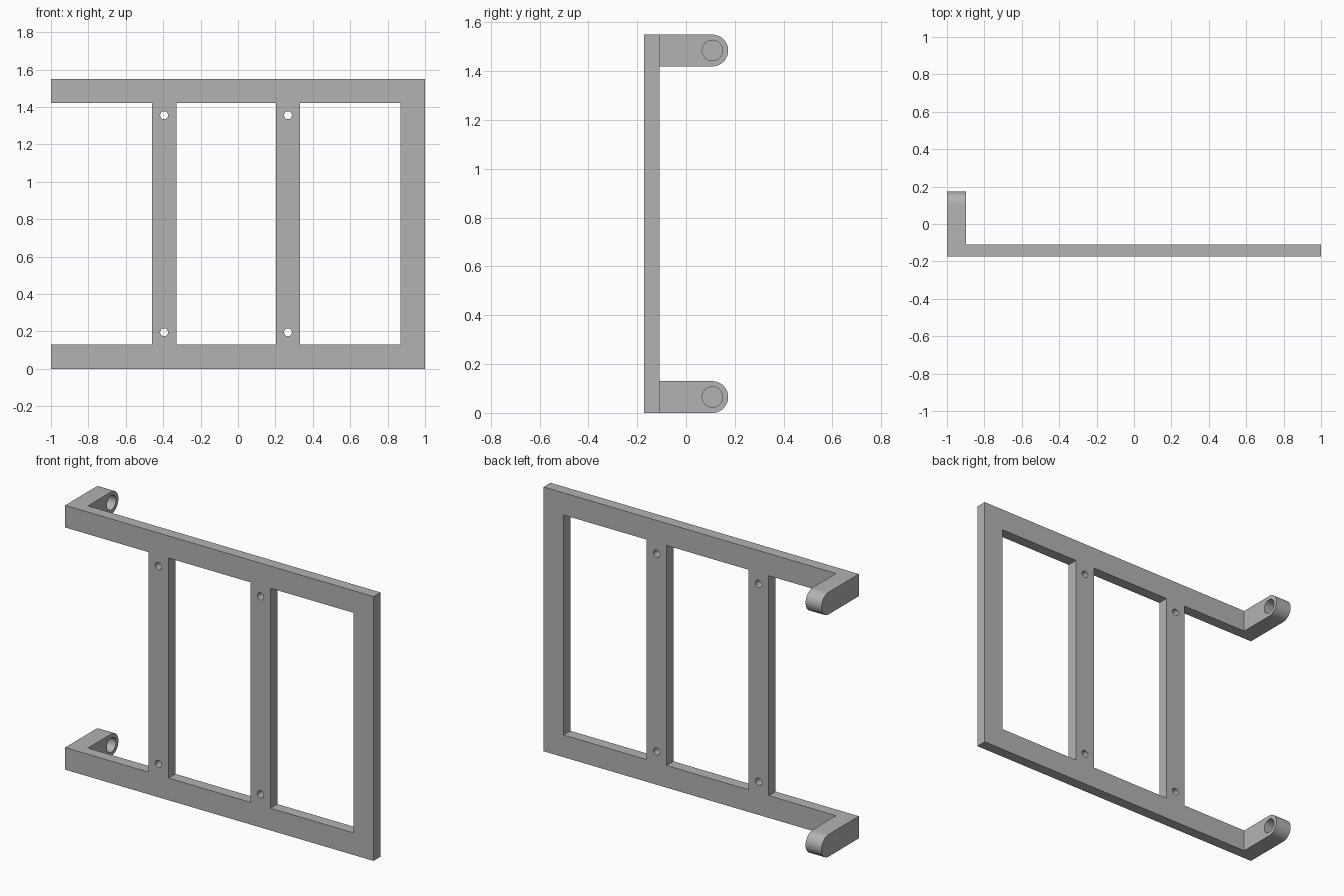
import bpy, bmesh, math
from mathutils import Matrix

cube = bpy.data.objects.get("Cube")
if cube:
    bpy.data.objects.remove(cube, do_unlink=True)

grey = bpy.data.materials.new("plain grey")
grey.use_nodes = True
COLOUR = (0.45, 0.45, 0.45, 1)
grey.diffuse_color = COLOUR
grey.node_tree.nodes["Principled BSDF"].inputs["Base Color"].default_value = COLOUR

HEIGHT, BAR = 1.55, 0.13            # overall height, bar width
FRONT, BACK = -0.173, -0.109        # frame thickness in y
ARM_WIDTH, PIN_Y = 0.103, 0.108


def arc(cx, cy, r, start=0, sweep=360, n=32):
    count = n if sweep == 360 else n + 1
    angles = [math.radians(start + sweep * i / n) for i in range(count)]
    return [(cx + r * math.cos(a), cy + r * math.sin(a)) for a in angles]


def rect(x0, x1, z0, z1):
    return [(x0, z0), (x1, z0), (x1, z1), (x0, z1)]


def plate(name, loops, depth, matrix):
    """Fill an outline with holes and extrude it along its local z."""
    bm = bmesh.new()
    for loop in loops:
        verts = [bm.verts.new((a, b, 0)) for a, b in loop]
        for i, v in enumerate(verts):
            bm.edges.new((v, verts[(i + 1) % len(verts)]))
    bmesh.ops.triangle_fill(bm, edges=bm.edges[:], use_beauty=True, use_dissolve=False)
    grown = bmesh.ops.extrude_face_region(bm, geom=bm.faces[:], use_keep_orig=True)
    moved = [g for g in grown["geom"] if isinstance(g, bmesh.types.BMVert)]
    bmesh.ops.translate(bm, verts=moved, vec=(0, 0, depth))
    bm.transform(matrix)
    bmesh.ops.recalc_face_normals(bm, faces=bm.faces[:])
    mesh = bpy.data.meshes.new(name)
    bm.to_mesh(mesh)
    bm.free()
    mesh.materials.append(grey)
    obj = bpy.data.objects.new(name, mesh)
    bpy.context.collection.objects.link(obj)
    return obj


def activate(obj):
    bpy.ops.object.select_all(action='DESELECT')
    obj.select_set(True)
    bpy.context.view_layer.objects.active = obj


# Ladder frame: open-ended outline, two windows and four bolt holes
low, high = BAR, HEIGHT - BAR
slats = (-0.395, 0.267)
half = BAR / 2
outline = [(-1, 0), (1, 0), (1, HEIGHT), (-1, HEIGHT), (-1, high),
           (slats[0] - half, high), (slats[0] - half, low), (-1, low)]
windows = [rect(slats[0] + half, slats[1] - half, low, high),
           rect(slats[1] + half, 1 - BAR, low, high)]
bolts = [arc(x, z, 0.021) for x in slats for z in (0.195, HEIGHT - 0.195)]
to_front = Matrix.Translation((0, BACK, 0)) @ Matrix.Rotation(math.pi / 2, 4, 'X')
frame = plate("ladder_frame", [outline] + windows + bolts, BACK - FRONT, to_front)
parts = [frame]

# Hinge arms: round-ended lugs with a blind pin socket on the inner face
to_side = Matrix.Rotation(math.pi / 2, 4, 'Z') @ Matrix.Rotation(math.pi / 2, 4, 'X')
for name, z in (("bottom", half), ("top", HEIGHT - half)):
    profile = [(BACK, z + half), (BACK, z - half)] + arc(PIN_Y, z, half, -90, 180)
    arm = plate(name + "_hinge_arm", [profile], ARM_WIDTH,
                Matrix.Translation((-1, 0, 0)) @ to_side)
    cutter = plate(name + "_socket_cutter", [arc(PIN_Y, z, 0.042)], 0.2,
                   Matrix.Translation((ARM_WIDTH - 1 - 0.07, 0, 0)) @ to_side)
    cutter.hide_render = True
    cut = arm.modifiers.new("pin socket", 'BOOLEAN')
    cut.operation, cut.solver, cut.object = 'DIFFERENCE', 'EXACT', cutter
    activate(arm)
    bpy.ops.object.modifier_apply(modifier=cut.name)
    bpy.data.objects.remove(cutter, do_unlink=True)
    parts.append(arm)

for part in parts:
    activate(part)
    bpy.ops.object.shade_smooth_by_angle(angle=math.radians(30))
